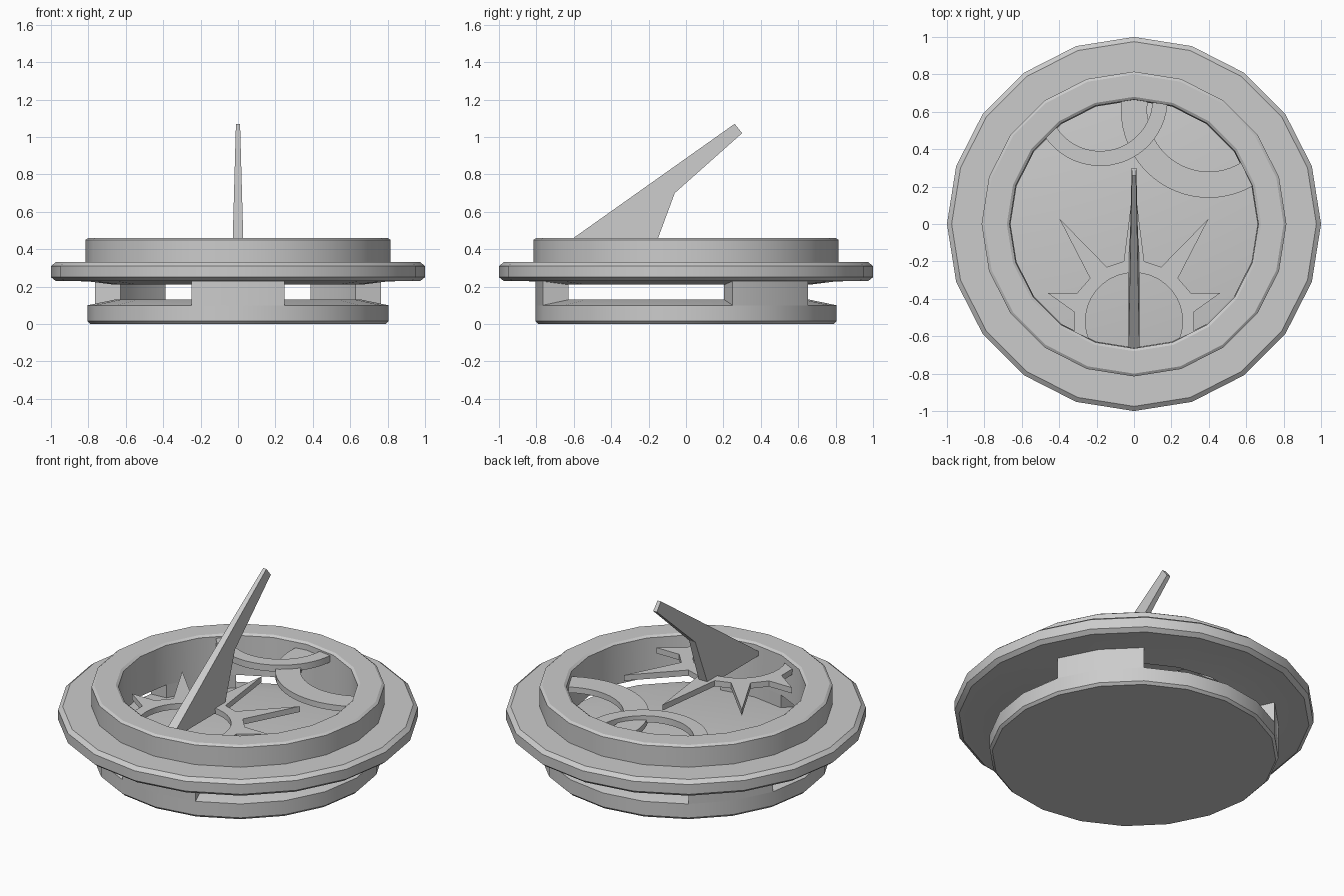
import bpy, bmesh
from math import sin, cos, pi, acos, atan2, hypot, radians

if "Cube" in bpy.data.objects:
    bpy.data.objects.remove(bpy.data.objects["Cube"])

SIDES = 20
STEP = 2 * pi / SIDES


def finish(name, bm, smooth=True):
    bmesh.ops.remove_doubles(bm, verts=bm.verts, dist=1e-5)
    bmesh.ops.recalc_face_normals(bm, faces=bm.faces)
    me = bpy.data.meshes.new(name)
    bm.to_mesh(me)
    bm.free()
    ob = bpy.data.objects.new(name, me)
    bpy.context.collection.objects.link(ob)
    if smooth:
        bpy.ops.object.select_all(action='DESELECT')
        ob.select_set(True)
        bpy.context.view_layer.objects.active = ob
        bpy.ops.object.shade_smooth_by_angle(angle=radians(30))
    return ob


def lathe(name, profile, start=0, count=SIDES, closed=True, capped=False):
    """Revolve (r, z) points in 18 degree steps, starting at step number start."""
    bm = bmesh.new()
    full = count == SIDES
    rings = [[bm.verts.new((r * cos(k * STEP), r * sin(k * STEP), z)) for r, z in profile]
             for k in range(start, start + count + (0 if full else 1))]
    n = len(profile)
    for i in range(count):
        a, b = rings[i], rings[(i + 1) % len(rings)]
        for j in range(n if closed else n - 1):
            k = (j + 1) % n
            bm.faces.new((a[j], b[j], b[k], a[k]))
    if not full:
        bm.faces.new(rings[0])
        bm.faces.new(rings[-1])
    if capped:
        bm.faces.new([r[0] for r in rings])
        bm.faces.new([r[-1] for r in rings])
    return finish(name, bm)


def plate(name, outline, z0, z1):
    """Flat cut-out plate from an (x, y) outline."""
    bm = bmesh.new()
    lo = [bm.verts.new((x, y, z0)) for x, y in outline]
    hi = [bm.verts.new((x, y, z1)) for x, y in outline]
    bm.faces.new(lo)
    bm.faces.new(hi)
    for i in range(len(lo)):
        j = (i + 1) % len(lo)
        bm.faces.new((lo[i], lo[j], hi[j], hi[i]))
    bmesh.ops.triangulate(bm, faces=[f for f in bm.faces if len(f.verts) > 4])
    return finish(name, bm)


def arc_in_wall(cx, cy, r, wall=0.70, n=24):
    """The part of a circle lying inside the round wall."""
    d = hypot(cx, cy)
    half = acos((d * d + r * r - wall * wall) / (2 * d * r))
    mid = atan2(-cy, -cx)
    return [(cx + r * cos(mid + half * (2 * i / n - 1)),
             cy + r * sin(mid + half * (2 * i / n - 1))) for i in range(n + 1)]


# Base dish and three posts
lathe("base_plate", [(0.79, 0), (0.805, 0.015), (0.805, 0.10), (0.66, 0.13)],
      closed=False, capped=True)
for i, start in enumerate((1, 7, 14)):
    lathe(f"post_{i + 1}", [(0.66, 0.13), (0.805, 0.10), (0.805, 0.228), (0.66, 0.21)],
          start, 2)

# Wide flange with the raised rim
lathe("dial_rim", [(0.66, 0.21), (0.805, 0.228), (0.975, 0.23), (1, 0.25), (1, 0.31),
                   (0.975, 0.33), (0.815, 0.33), (0.815, 0.45), (0.80, 0.46),
                   (0.68, 0.46), (0.665, 0.45)])

# Two overlapping crescent bands
for name, cx, cy, r_out, r_in, z0, z1 in (
        ("large_crescent", 0.40, 0.61, 0.47, 0.33, 0.38, 0.415),
        ("small_crescent", -0.18, 0.67, 0.36, 0.28, 0.40, 0.44)):
    plate(name, arc_in_wall(cx, cy, r_out) + arc_in_wall(cx, cy, r_in)[::-1], z0, z1)

# Sun with rays around a round opening
rays = [(0.055, -0.20), (0.145, -0.23), (0.40, 0.03), (0.235, -0.29), (0.305, -0.37),
        (0.46, -0.37), (0.32, -0.47), (0.32, -0.62)]
outer = [(-x, y) for x, y in rays[::-1]] + [(0, 0.23)] + rays
opening = arc_in_wall(0, -0.52, 0.26)
if opening[0][0] < 0:
    opening.reverse()
plate("sun_plate", outer + opening, 0.385, 0.42)

# Slanted pointer, thinner towards the tip
side = [(-0.70, 0.39), (0.26, 1.07), (0.30, 1.02), (-0.06, 0.70), (-0.175, 0.39)]
bm = bmesh.new()
half = [0.030 - 0.019 * (z - 0.39) / 0.68 for y, z in side]
left = [bm.verts.new((-h, y, z)) for h, (y, z) in zip(half, side)]
right = [bm.verts.new((h, y, z)) for h, (y, z) in zip(half, side)]
bm.faces.new(left)
bm.faces.new(right)
for i in range(5):
    j = (i + 1) % 5
    bm.faces.new((left[i], left[j], right[j], right[i]))
finish("pointer", bm, smooth=False)
